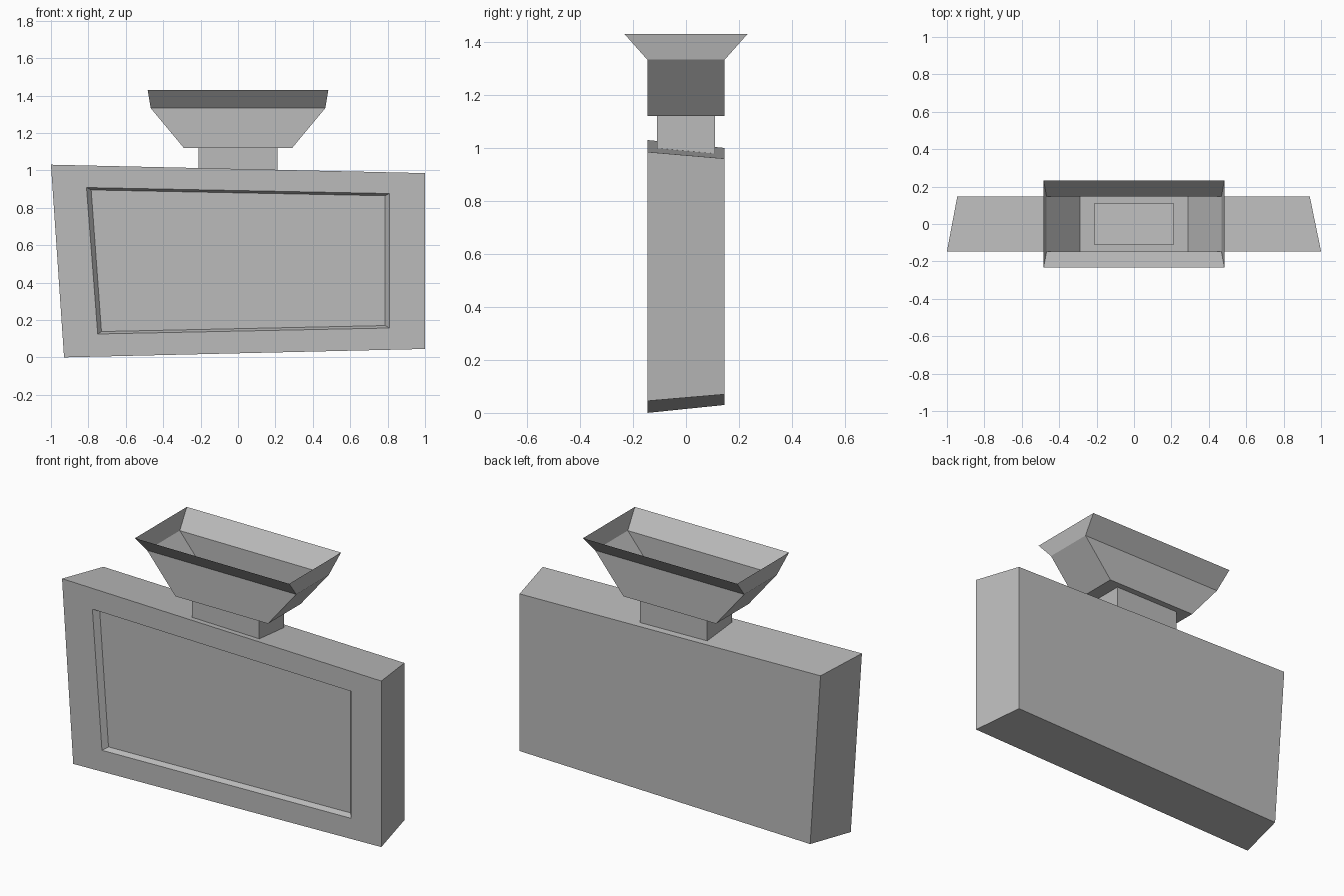
import bpy
import bmesh

cube = bpy.data.objects.get("Cube")
if cube:
    bpy.data.objects.remove(cube, do_unlink=True)

grey = bpy.data.materials.new("plain grey")
grey.use_nodes = True
colour = (0.5, 0.5, 0.5, 1)
grey.diffuse_color = colour
grey.node_tree.nodes["Principled BSDF"].inputs["Base Color"].default_value = colour


def loft(name, rings, capped=False):
    """Join four-cornered rings into a flat-faced shell."""
    bm = bmesh.new()
    loops = [[bm.verts.new(p) for p in ring] for ring in rings]
    for a, b in zip(loops, loops[1:]):
        for i in range(4):
            j = (i + 1) % 4
            bm.faces.new((a[i], a[j], b[j], b[i]))
    if capped:
        bm.faces.new(loops[0])
        bm.faces.new(loops[-1])
    bmesh.ops.recalc_face_normals(bm, faces=bm.faces)
    mesh = bpy.data.meshes.new(name)
    bm.to_mesh(mesh)
    bm.free()
    mesh.materials.append(grey)
    obj = bpy.data.objects.new(name, mesh)
    bpy.context.collection.objects.link(obj)
    return obj


def upright(y, corners):
    return [(x, y, z) for x, z in corners]


def level(x, y, z):
    return [(-x, -y, z), (x, -y, z), (x, y, z), (-x, y, z)]


# Skewed slab tapering to the back, with a recessed panel in the front
front, back = -0.146, 0.146
loft("panel_body", [
    upright(back, [(-0.945, 1.0), (0.94, 0.96), (0.94, 0.07), (-0.88, 0.03)]),
    upright(front, [(-1, 1.03), (1, 0.985), (1, 0.045), (-0.93, 0)]),
    upright(front, [(-0.81, 0.908), (0.81, 0.876), (0.81, 0.157), (-0.75, 0.125)]),
    upright(front + 0.03, [(-0.785, 0.895), (0.787, 0.864), (0.787, 0.17), (-0.73, 0.138)]),
], capped=True)

# Hollow neck standing on the slab
loft("neck", [level(0.21, 0.11, 0.96), level(0.21, 0.11, 1.12)])

# Open flared tray: floor rim, side flare, then front and back flare
loft("flared_tray", [
    level(0.21, 0.11, 1.12),
    level(0.29, 0.146, 1.12),
    level(0.467, 0.146, 1.333),
    level(0.483, 0.232, 1.43),
])
